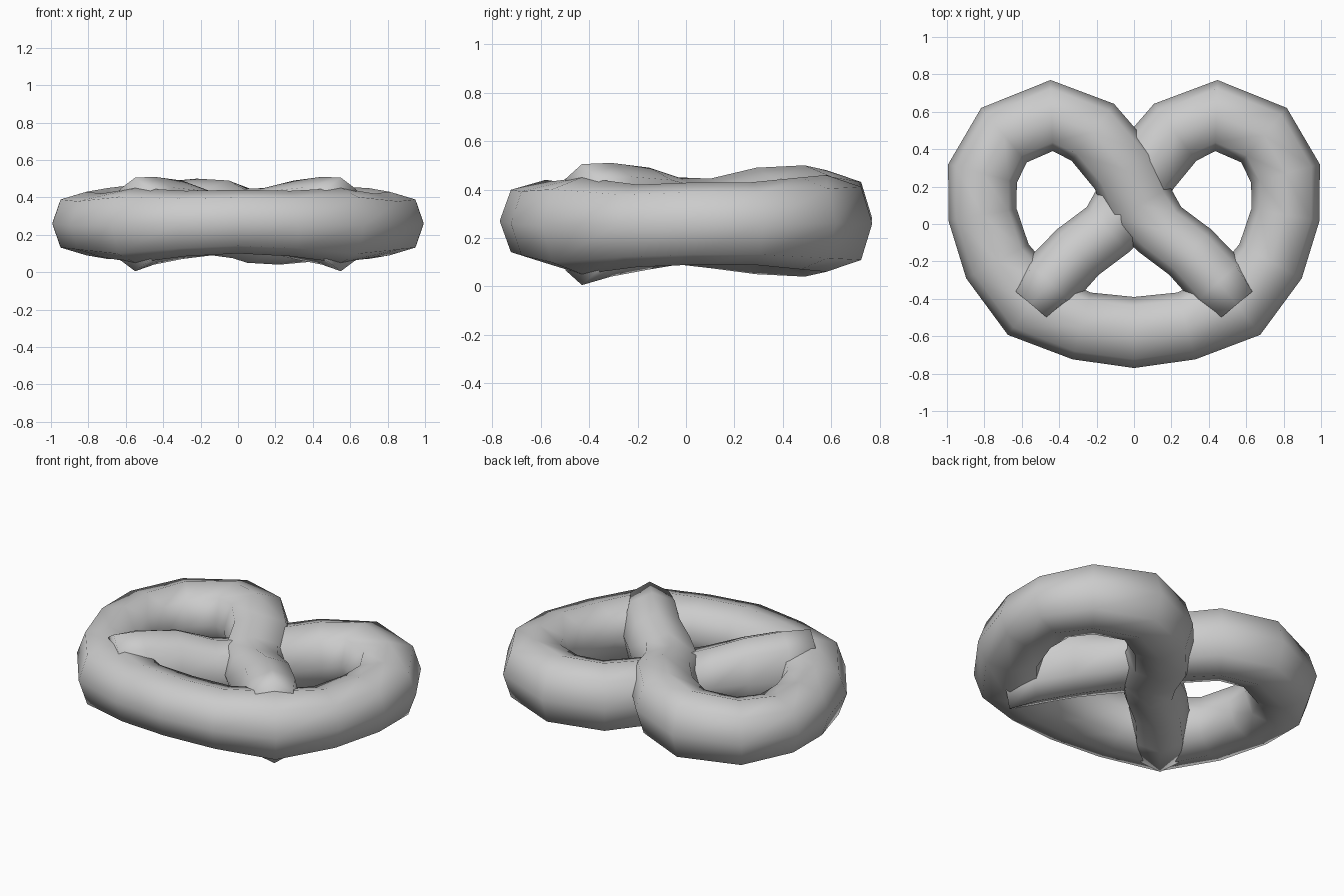
import bpy, bmesh, math
from mathutils import Vector

if "Cube" in bpy.data.objects:
    bpy.data.objects.remove(bpy.data.objects["Cube"])

# Half of the dough rope: front centre -> side -> lobe -> crossing -> arm end
# (x, y, z, half width, half height, over/under offset)
half = [
    (0.00, -0.58, 0.27, 0.19, 0.17, 0),
    (0.28, -0.545, 0.26, 0.185, 0.175, 0),
    (0.55, -0.43, 0.25, 0.205, 0.20, 0),
    (0.73, -0.20, 0.25, 0.19, 0.17, 0),
    (0.81, 0.05, 0.26, 0.185, 0.17, 0),
    (0.81, 0.27, 0.26, 0.19, 0.17, 0),
    (0.695, 0.475, 0.26, 0.19, 0.19, 0),
    (0.44, 0.58, 0.27, 0.19, 0.20, 0.01),
    (0.22, 0.49, 0.27, 0.19, 0.20, 0.03),
    (0.05, 0.29, 0.27, 0.19, 0.19, 0.03),
    (-0.03, 0.10, 0.26, 0.19, 0.165, 0.02),
    (-0.14, -0.03, 0.27, 0.165, 0.17, 0.01),
    (-0.30, -0.15, 0.28, 0.165, 0.21, 0),
    (-0.45, -0.31, 0.275, 0.17, 0.235, 0),
    (-0.55, -0.43, 0.255, 0.14, 0.25, 0),
]

# The left half mirrors the right; the left strand passes over at the crossing
left = [(-x, y, z + d, w, h) for x, y, z, w, h, d in half]
right = [(x, y, z - d, w, h) for x, y, z, w, h, d in half]
path = left[:0:-1] + right

SIDES = 8


def sweep(name, path):
    bm = bmesh.new()
    rings = []
    for i, (x, y, z, w, h) in enumerate(path):
        a = path[max(i - 1, 0)]
        b = path[min(i + 1, len(path) - 1)]
        t = Vector((b[0] - a[0], b[1] - a[1], 0)).normalized()
        side = Vector((t.y, -t.x, 0))
        ring = []
        for k in range(SIDES):
            ang = 2 * math.pi * k / SIDES
            bulge = 1.07 if k % 2 else 1.0
            p = Vector((x, y, z)) + side * (w * bulge * math.cos(ang))
            p.z += h * bulge * math.sin(ang)
            ring.append(bm.verts.new(p))
        rings.append(ring)
    for r, s in zip(rings, rings[1:]):
        for k in range(SIDES):
            n = (k + 1) % SIDES
            bm.faces.new((r[k], r[n], s[n], s[k]))
    bm.faces.new(rings[0])
    bm.faces.new(rings[-1])
    bmesh.ops.recalc_face_normals(bm, faces=bm.faces)
    for f in bm.faces:
        f.smooth = True
    me = bpy.data.meshes.new(name)
    bm.to_mesh(me)
    bm.free()
    ob = bpy.data.objects.new(name, me)
    bpy.context.collection.objects.link(ob)
    return ob


# Twisted dough rope
sweep("pretzel_dough", path)
